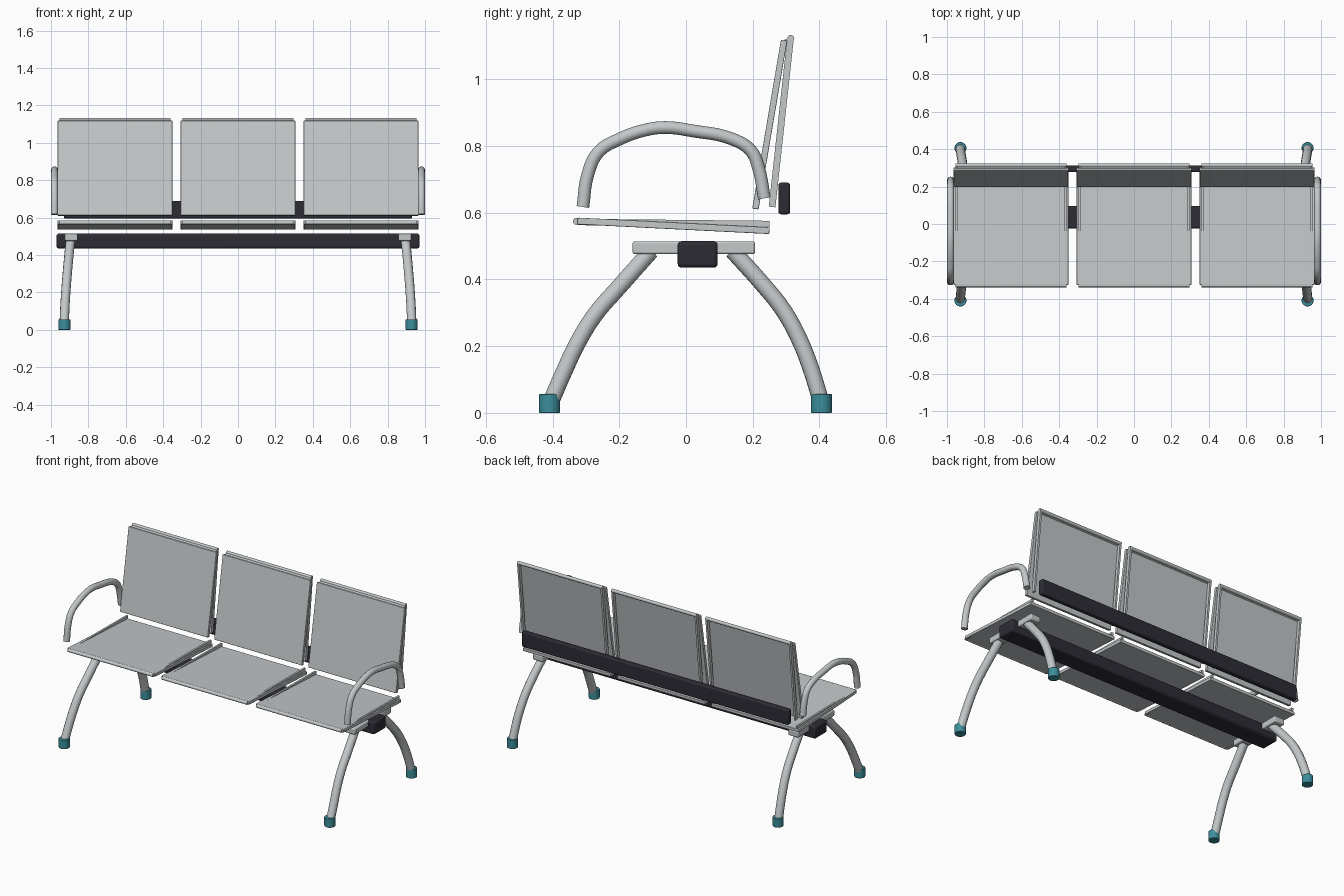
import bpy, math
from mathutils import Vector

if "Cube" in bpy.data.objects:
    bpy.data.objects.remove(bpy.data.objects["Cube"])


def material(name, rgb):
    m = bpy.data.materials.new(name)
    m.diffuse_color = (*rgb, 1)
    m.use_nodes = True
    m.node_tree.nodes["Principled BSDF"].inputs["Base Color"].default_value = m.diffuse_color
    return m


METAL = material("light grey metal", (0.55, 0.58, 0.59))
DARK = material("dark beam", (0.027, 0.025, 0.035))
TEAL = material("teal rubber", (0.045, 0.27, 0.33))


def finish(ob, name, mat, bevel=0.0):
    ob.name = name
    ob.data.materials.append(mat)
    if bevel:
        b = ob.modifiers.new("Bevel", 'BEVEL')
        b.width, b.segments = bevel, 3
    return ob


def smooth(ob, angle=40):
    bpy.ops.object.select_all(action='DESELECT')
    ob.select_set(True)
    bpy.context.view_layer.objects.active = ob
    bpy.ops.object.shade_smooth_by_angle(angle=math.radians(angle))


def box(name, lo, hi, mat, bevel=0.0):
    lo, hi = Vector(lo), Vector(hi)
    bpy.ops.mesh.primitive_cube_add(size=1, location=(lo + hi) / 2)
    ob = bpy.context.object
    ob.scale = hi - lo
    bpy.ops.object.transform_apply(location=False, rotation=False, scale=True)
    finish(ob, name, mat, bevel)
    if bevel:
        smooth(ob)
    return ob


def slab(name, x0, x1, a, b, thick, mat, bevel=0.0):
    """Board spanning x0..x1 whose side centre line runs from a to b in (y, z)."""
    a, b = Vector(a), Vector(b)
    d = b - a
    mid = (a + b) / 2
    ob = box(name, (x0, -d.length / 2, -thick / 2), (x1, d.length / 2, thick / 2), mat, bevel)
    ob.location.y, ob.location.z = mid
    ob.rotation_euler.x = math.atan2(d.y, d.x)
    return ob


def rod(name, x0, x1, y, z, r, mat):
    bpy.ops.mesh.primitive_cylinder_add(vertices=16, radius=r, depth=x1 - x0,
                                        location=((x0 + x1) / 2, y, z),
                                        rotation=(0, math.pi / 2, 0))
    ob = finish(bpy.context.object, name, mat)
    smooth(ob)


def tube(name, pts, r, mat):
    cu = bpy.data.curves.new(name, 'CURVE')
    cu.dimensions = '3D'
    cu.bevel_depth, cu.bevel_resolution = r, 4
    cu.use_fill_caps = True
    cu.resolution_u = 5
    sp = cu.splines.new('BEZIER')
    sp.bezier_points.add(len(pts) - 1)
    for p, co in zip(sp.bezier_points, pts):
        p.co = co
        p.handle_left_type = p.handle_right_type = 'AUTO'
    ob = bpy.data.objects.new(name, cu)
    bpy.context.collection.objects.link(ob)
    bpy.ops.object.select_all(action='DESELECT')
    ob.select_set(True)
    bpy.context.view_layer.objects.active = ob
    bpy.ops.object.convert(target='MESH')
    ob = finish(bpy.context.object, name, mat)
    smooth(ob)


# Long beams under the seats and behind the backrests
box("seat_beam", (-0.97, -0.025, 0.435), (0.97, 0.095, 0.515), DARK, 0.012)
box("back_beam", (-0.93, 0.277, 0.595), (0.93, 0.312, 0.69), DARK, 0.008)

# Three seats, each a tilted panel with side rails and a rounded edge bar
for i, cx in enumerate((-0.658, 0, 0.658)):
    x0, x1 = cx - 0.307, cx + 0.307
    slab(f"seat_panel_{i}", x0, x1, (-0.325, 0.575), (0.25, 0.546), 0.02, METAL, 0.003)
    slab(f"back_panel_{i}", x0, x1, (0.208, 0.611), (0.294, 1.117), 0.019, METAL, 0.003)
    rod(f"seat_front_bar_{i}", x0 + 0.01, x1 - 0.01, -0.328, 0.574, 0.0105, METAL)
    rod(f"back_top_bar_{i}", x0 + 0.01, x1 - 0.01, 0.314, 1.122, 0.0105, METAL)
    # strip closing the gap between the panel and the top bar
    slab(f"back_top_strip_{i}", x0 + 0.01, x1 - 0.01, (0.29, 1.108), (0.314, 1.122), 0.012, METAL)
    for side, rx in (("left", x0 + 0.01), ("right", x1 - 0.022)):
        slab(f"seat_rail_{side}_{i}", rx, rx + 0.012, (-0.325, 0.572), (0.25, 0.566), 0.019, METAL)
        slab(f"back_rail_{side}_{i}", rx, rx + 0.012, (0.258, 0.617), (0.313, 1.122), 0.02, METAL)

ARM = [(-0.309, 0.617), (-0.294, 0.715), (-0.262, 0.782), (-0.2, 0.82), (-0.12, 0.848),
       (-0.06, 0.855), (0.02, 0.845), (0.14, 0.82), (0.195, 0.785), (0.217, 0.735),
       (0.235, 0.643)]
LEGS = {"front": [(-0.105, 0.485), (-0.2, 0.378), (-0.272, 0.295), (-0.322, 0.215),
                  (-0.365, 0.125), (-0.402, 0.04)],
        "rear": [(0.14, 0.485), (0.23, 0.385), (0.29, 0.31), (0.335, 0.23),
                 (0.37, 0.145), (0.403, 0.04)]}

# Leg frames and armrests at both ends
for side, s in (("left", -1), ("right", 1)):
    tube(f"armrest_{side}", [(s * 0.981, y, z) for y, z in ARM], 0.019, METAL)
    cx = s * 0.892
    box(f"leg_crossbar_{side}", (cx - 0.035, -0.16, 0.476), (cx + 0.035, 0.207, 0.514), METAL, 0.006)
    for end, path in LEGS.items():
        # the legs splay outward a little towards the floor
        pts = [(s * (0.93 - 0.035 * (z / 0.485) ** 1.5), y, z) for y, z in path]
        tube(f"{end}_leg_{side}", pts, 0.025, METAL)
        fy = -0.409 if end == "front" else 0.406
        bpy.ops.mesh.primitive_cylinder_add(vertices=32, radius=0.032, depth=0.056,
                                            location=(s * 0.928, fy, 0.028))
        foot = finish(bpy.context.object, f"{end}_foot_{side}", TEAL, 0.003)
        smooth(foot)
